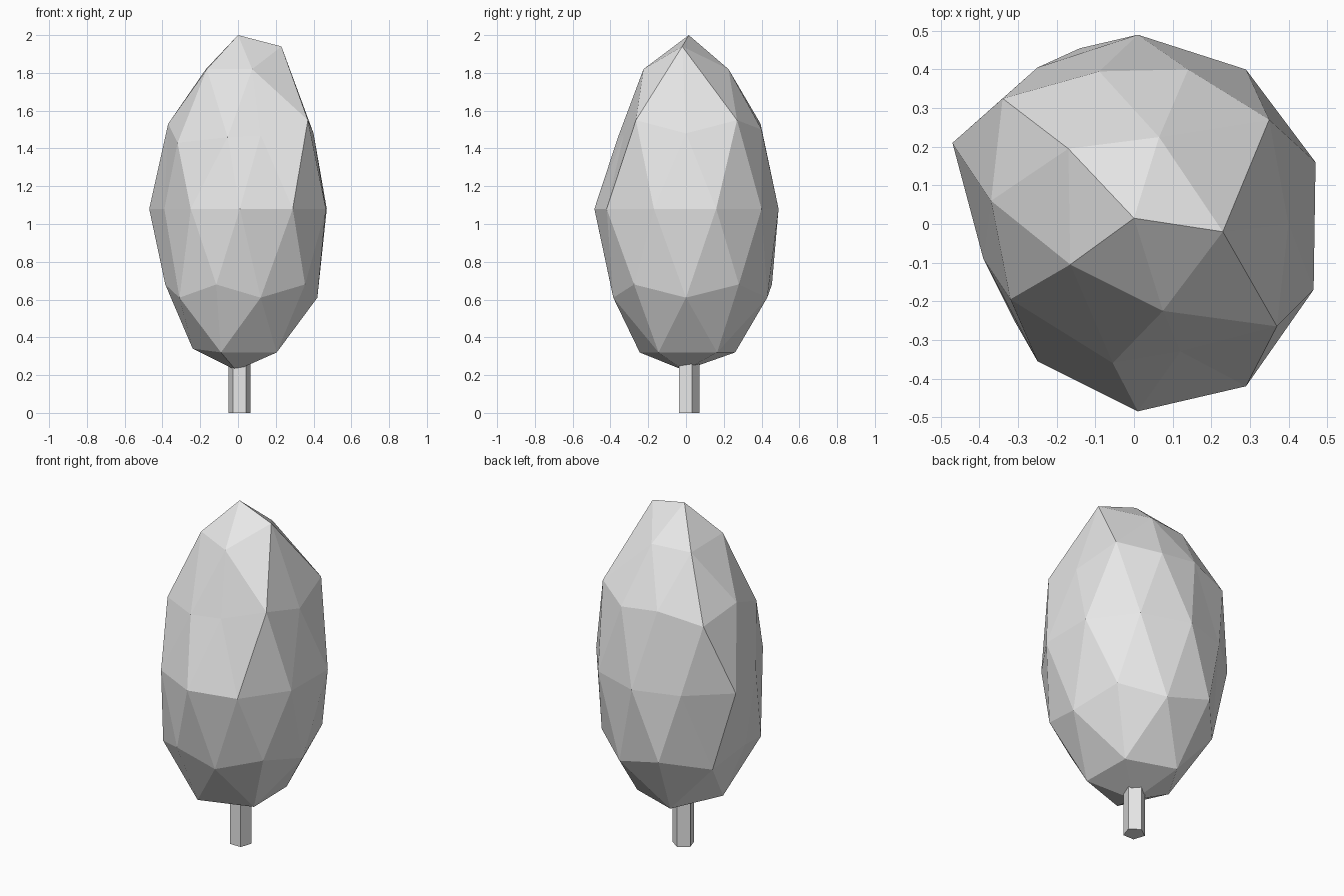
import bpy, bmesh, math

if "Cube" in bpy.data.objects:
    bpy.data.objects.remove(bpy.data.objects["Cube"])

grey = bpy.data.materials.new("plain light grey")
grey.diffuse_color = (0.8, 0.8, 0.8, 1)
grey.use_nodes = True
grey.node_tree.nodes["Principled BSDF"].inputs["Base Color"].default_value = grey.diffuse_color


def finish(bm, name):
    bmesh.ops.recalc_face_normals(bm, faces=bm.faces)
    mesh = bpy.data.meshes.new(name)
    bm.to_mesh(mesh)
    bm.free()
    mesh.materials.append(grey)
    obj = bpy.data.objects.new(name, mesh)
    bpy.context.collection.objects.link(obj)
    return obj


# Crown cross-sections: hand-shaped outlines, counter-clockwise from +x
TIP = [(.23, -.02), (.065, .225), (-.17, .195), (-.165, -.105), (.075, -.225)]
UPPER = [(.40, 0), (.35, .27), (.14, .40), (-.09, .395), (-.34, .325),
         (-.37, .06), (-.32, -.195), (-.055, -.36), (.12, -.33), (.37, -.265)]
MIDDLE = [(.47, .16), (.29, .40), (.01, .49), (-.25, .405), (-.47, .21),
          (-.39, -.09), (-.25, -.355), (.01, -.485), (.29, -.42), (.465, -.17)]
LOWER = [(.42, 0), (.35, .28), (.13, .43), (-.14, .455), (-.34, .24),
         (-.385, 0), (-.31, -.25), (-.115, -.40), (.12, -.385), (.355, -.275)]
BASE = [(.20, .165), (-.08, .26), (-.24, 0), (-.09, -.245), (.205, -.145)]
UPPER_Z = [1.48, 1.55, 1.50, 1.53, 1.48, 1.53, 1.43, 1.46, 1.47, 1.55]


def crown_point(v):
    """Move an icosphere vertex onto the cross-section of its ring."""
    z = v.co.z
    angle = math.degrees(math.atan2(v.co.y, v.co.x)) % 360
    k = round(angle / 36) % 10
    if z > .95:
        return (0, .015, 2)
    if z < -.95:
        return (-.01, -.01, .225)
    if z > .7:
        return (*TIP[k // 2], 1.94 if k == 0 else 1.82)
    if z > .2:
        return (*UPPER[k], UPPER_Z[k])
    if z > -.2:
        return (*MIDDLE[round((angle - 18) / 36) % 10], 1.08)
    if z > -.7:
        return (*LOWER[k], .68 if k % 2 else .61)
    return (*BASE[k // 2], .34 if k == 5 else .32)


bm = bmesh.new()
bmesh.ops.create_icosphere(bm, subdivisions=2, radius=1)
for v in bm.verts:
    v.co = crown_point(v)
finish(bm, "tree_crown")

# Five-sided trunk, running a little way into the crown
bm = bmesh.new()
bmesh.ops.create_cone(bm, cap_ends=True, segments=5, radius1=.06, radius2=.06, depth=.28)
back = max(bm.verts, key=lambda v: v.co.y)
turn = math.pi / 2 - math.atan2(back.co.y, back.co.x)   # one corner to the back
for v in bm.verts:
    x, y = v.co.x, v.co.y
    v.co = (.008 + x * math.cos(turn) - y * math.sin(turn),
            .012 + x * math.sin(turn) + y * math.cos(turn), v.co.z + .14)
finish(bm, "tree_trunk")
